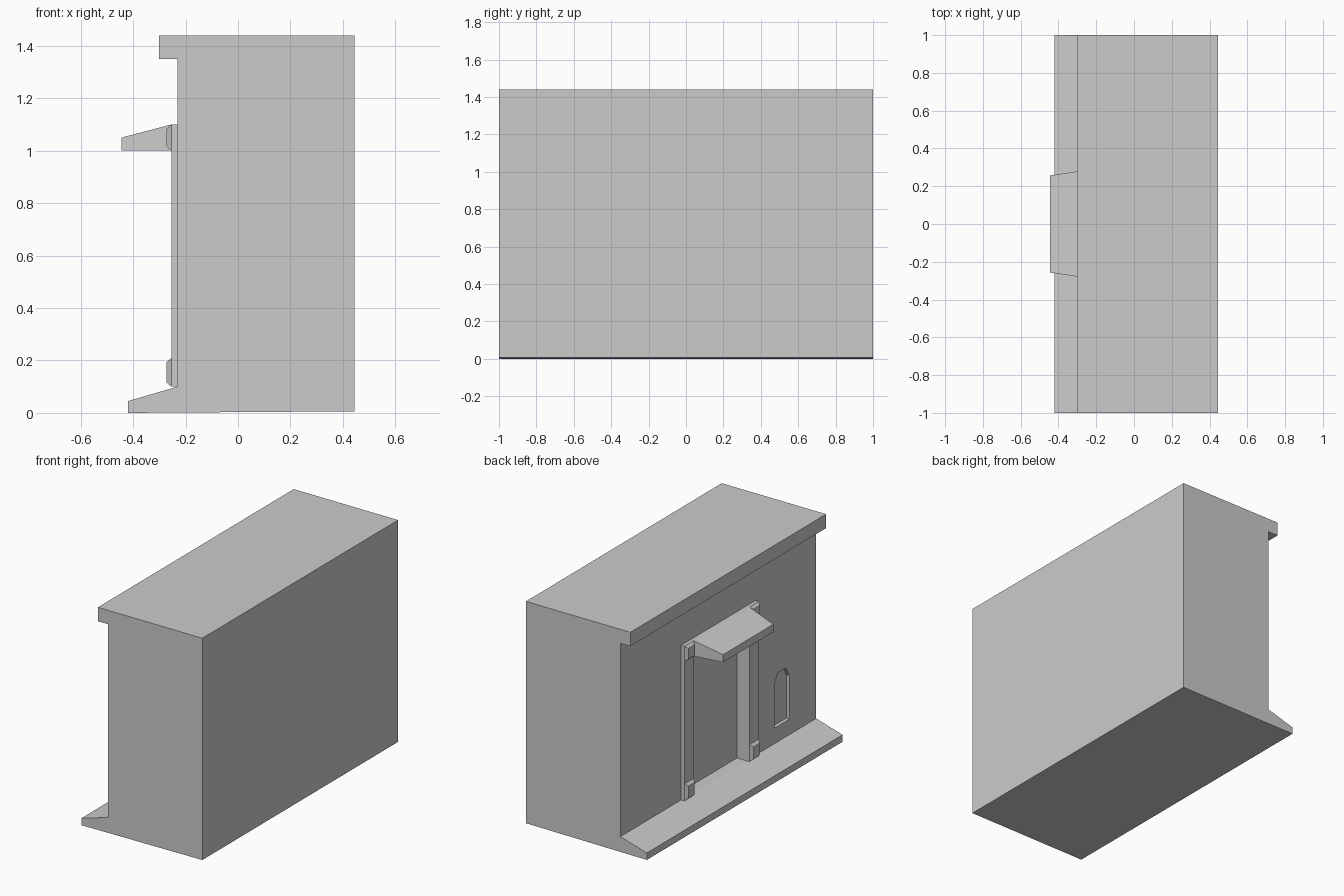
import bpy, bmesh

if "Cube" in bpy.data.objects:
    bpy.data.objects.remove(bpy.data.objects["Cube"])


def loft(name, ring_a, ring_b):
    """Solid between two matching rings of 3D points."""
    bm = bmesh.new()
    a = [bm.verts.new(p) for p in ring_a]
    b = [bm.verts.new(p) for p in ring_b]
    n = len(a)
    bm.faces.new(a)
    bm.faces.new(b[::-1])
    for i in range(n):
        j = (i + 1) % n
        bm.faces.new((a[j], a[i], b[i], b[j]))
    bmesh.ops.recalc_face_normals(bm, faces=bm.faces)
    mesh = bpy.data.meshes.new(name)
    bm.to_mesh(mesh)
    bm.free()
    obj = bpy.data.objects.new(name, mesh)
    bpy.context.collection.objects.link(obj)
    return obj


def rect(x, y0, y1, z0, z1):
    return [(x, y0, z0), (x, y1, z0), (x, y1, z1), (x, y0, z1)]


def cut(target, cutter):
    cutter.hide_render = True
    cutter.hide_set(True)
    mod = target.modifiers.new(cutter.name, 'BOOLEAN')
    mod.operation = 'DIFFERENCE'
    mod.solver = 'EXACT'
    mod.object = cutter


WALL, FRAME, BLOCK = -0.231, -0.254, -0.272
DOOR, OUTER = 0.285, 0.38

# Main body: wall with sloped plinth and overhanging cornice
profile = [(0.445, 0.006), (0.445, 1.44), (-0.302, 1.44), (-0.302, 1.35),
           (WALL, 1.35), (WALL, 0.1), (-0.42, 0.045), (-0.42, 0)]
body = loft("building_body", [(x, -1, z) for x, z in profile],
            [(x, 1, z) for x, z in profile])

# Door recess
cut(body, loft("door_cutter", rect(-0.165, -DOOR, DOOR, 0.1, 1.0),
               rect(-0.25, -DOOR, DOOR, 0.1, 1.0)))

# Shallow window niche with clipped top corners
niche = [(-0.573, 0.2), (-0.573, 0.48), (-0.61, 0.545),
         (-0.69, 0.545), (-0.727, 0.48), (-0.727, 0.2)]
cut(body, loft("window_cutter", [(WALL + 0.023, y, z) for y, z in niche],
               [(WALL - 0.03, y, z) for y, z in niche]))

# Door posts with chamfered blocks at foot and head
C = 0.016
for side, s in (("left", 1), ("right", -1)):
    y0, y1 = sorted((s * DOOR, s * OUTER))
    loft(f"door_post_{side}", rect(WALL, y0, y1, 0.1, 1.1),
         rect(FRAME, y0, y1, 0.1, 1.1))
    for part, z0, z1 in (("foot", 0.1, 0.21), ("head", 1.0, 1.1)):
        loft(f"post_{part}_{side}", rect(FRAME, y0, y1, z0, z1),
             rect(BLOCK, y0 + C, y1 - C, z0 + C, z1 - C))

# Sloped door canopy, slightly narrower at its outer edge
canopy = [(WALL, DOOR, 1.0), (FRAME, DOOR, 1.0), (-0.445, 0.257, 1.0),
          (-0.445, 0.257, 1.05), (FRAME, DOOR, 1.1), (WALL, DOOR, 1.1)]
loft("door_canopy", [(x, -y, z) for x, y, z in canopy], canopy)
